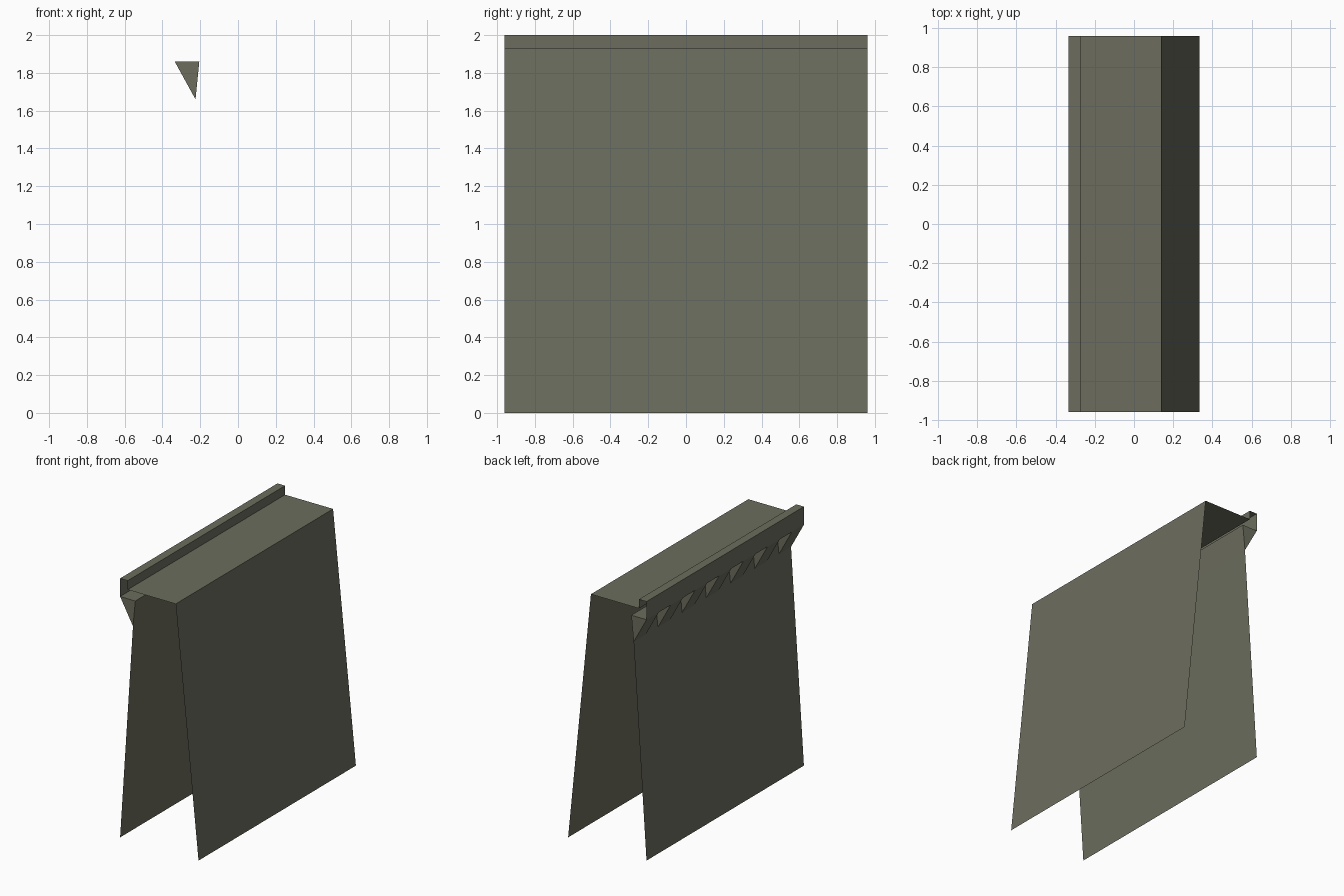
import bpy

if "Cube" in bpy.data.objects:
    bpy.data.objects.remove(bpy.data.objects["Cube"])

HALF = 0.96                      # half length of the wall section
stone = bpy.data.materials.new("grey_green_stone")
stone.diffuse_color = (0.15, 0.152, 0.112, 1)
stone.use_nodes = True
stone.node_tree.nodes["Principled BSDF"].inputs["Base Color"].default_value = stone.diffuse_color


def make(name, verts, faces):
    mesh = bpy.data.meshes.new(name)
    mesh.from_pydata(verts, [], faces)
    mesh.materials.append(stone)
    obj = bpy.data.objects.new(name, mesh)
    bpy.context.collection.objects.link(obj)
    return obj


def sheet(name, profile):
    """Open sheet: an (x, z) profile swept along y."""
    n = len(profile)
    verts = [(x, y, z) for y in (-HALF, HALF) for x, z in profile]
    return make(name, verts, [(i, i + 1, n + i + 1, n + i) for i in range(n - 1)])


# sloping inner wall face and walkway
sheet("inner_wall", [(0.14, 1.93), (0.335, 0)][::-1])
sheet("walkway", [(-0.27, 1.93), (0.14, 1.93)][::-1])

# parapet: underside, outer face, top and inner face
sheet("parapet", [(-0.205, 1.86), (-0.335, 1.86), (-0.335, 2.0),
                  (-0.27, 2.0), (-0.27, 1.93)][::-1])

# sloping outer wall face
sheet("outer_wall", [(-0.335, 0), (-0.225, 1.66), (-0.205, 1.86)][::-1])

# seven wedge corbels, gaps as wide as the corbels
W = 2 * HALF / 13
for i in range(7):
    y0 = -HALF + 2 * i * W
    verts = [(x, y, z) for y in (y0, y0 + W)
             for x, z in ((-0.335, 1.86), (-0.225, 1.66), (-0.205, 1.86))]
    make(f"corbel_{i + 1}", verts, [(0, 1, 2), (3, 5, 4), (0, 3, 4, 1)])

# make every sheet face outward
for obj in bpy.data.objects:
    if not obj.name.startswith("corbel"):
        outward = {"inner_wall": (1, 0), "walkway": (0, 1),
                   "outer_wall": (-1, 0), "parapet": (0, -1)}[obj.name]
        f = obj.data.polygons[-1 if obj.name == "parapet" else 0]
        if f.normal.x * outward[0] + f.normal.z * outward[1] < 0:
            obj.data.flip_normals()
